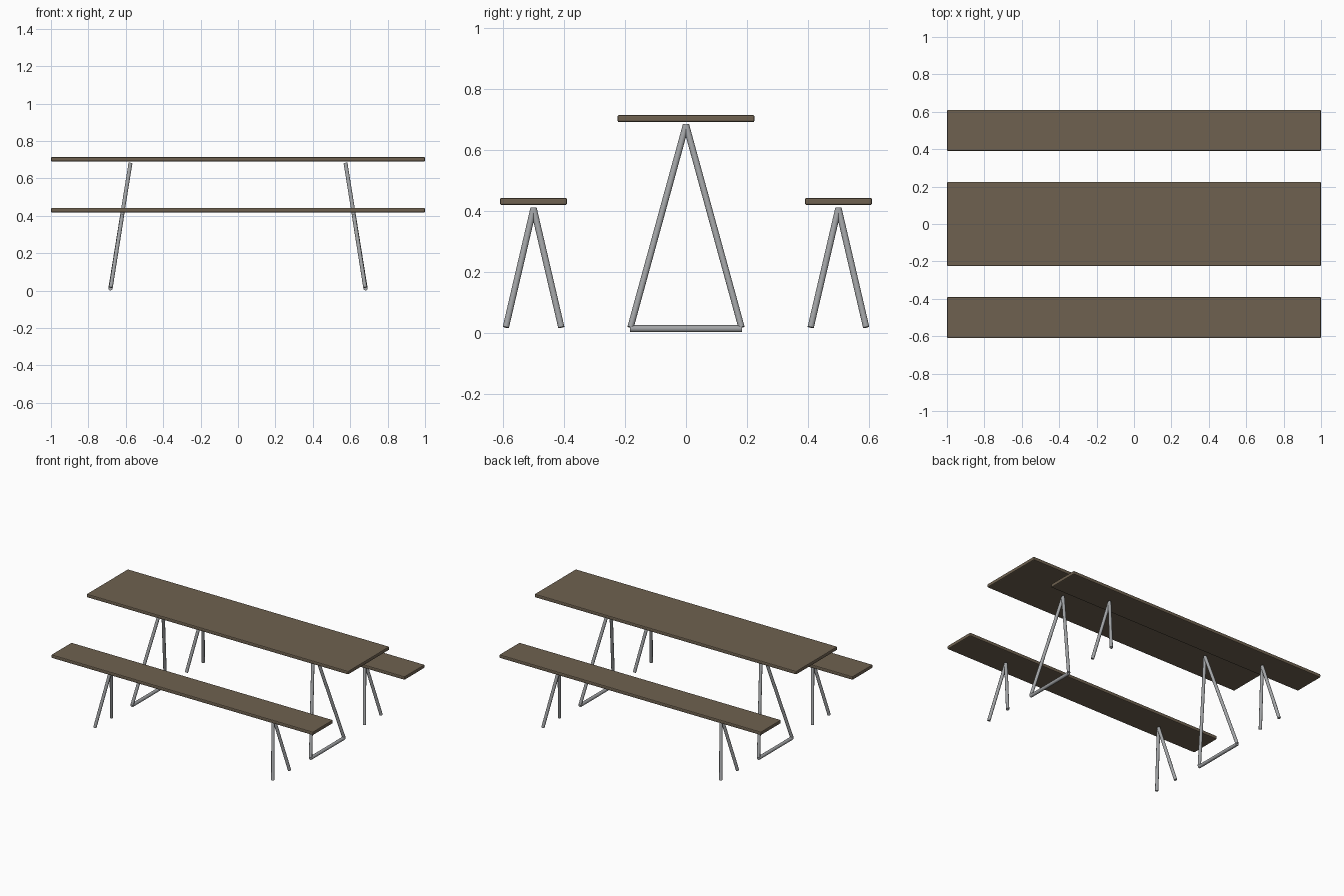
import bpy
from mathutils import Vector

if "Cube" in bpy.data.objects:
    bpy.data.objects.remove(bpy.data.objects["Cube"])


def material(name, rgb):
    m = bpy.data.materials.new(name)
    m.diffuse_color = (*rgb, 1)
    m.use_nodes = True
    m.node_tree.nodes["Principled BSDF"].inputs["Base Color"].default_value = m.diffuse_color
    return m


wood = material("brown wood", (0.156, 0.120, 0.080))
metal = material("grey metal", (0.36, 0.37, 0.38))


def board(name, y, z, width):
    # plank with small chamfered edges
    bpy.ops.mesh.primitive_cube_add(size=1, location=(0, y, z))
    ob = bpy.context.object
    ob.name = name
    ob.scale = (2, width, 0.024)
    bpy.ops.object.transform_apply(location=False, rotation=False, scale=True)
    bev = ob.modifiers.new("edge", 'BEVEL')
    bev.width = 0.006
    bev.segments = 2
    ob.data.materials.append(wood)


def tube(name, a, b, r=0.0105):
    # round metal tube between two points
    a, b = Vector(a), Vector(b)
    d = b - a
    bpy.ops.mesh.primitive_cylinder_add(vertices=16, radius=r, depth=d.length,
                                        location=(a + b) / 2)
    ob = bpy.context.object
    ob.name = name
    ob.rotation_euler = d.to_track_quat('Z', 'Y').to_euler()
    ob.data.materials.append(metal)
    bpy.ops.object.shade_smooth_by_angle()


# table top and the two benches
board("table_top", 0, 0.702, 0.45)
for s in (-1, 1):
    board("bench_seat", s * 0.5, 0.43, 0.22)

# splayed A-frames
for sx in (-1, 1):
    for sy in (-1, 1):
        tube("table_leg", (sx * 0.575, 0, 0.681), (sx * 0.682, sy * 0.182, 0.017))
        for by in (-0.5, 0.5):
            tube("bench_leg", (sx * 0.618, by, 0.408),
                 (sx * 0.68, by + sy * 0.091, 0.017))
    # foot bar closing the table frame
    tube("table_foot_bar", (sx * 0.682, -0.183, 0.0125), (sx * 0.682, 0.183, 0.0125), 0.0115)
